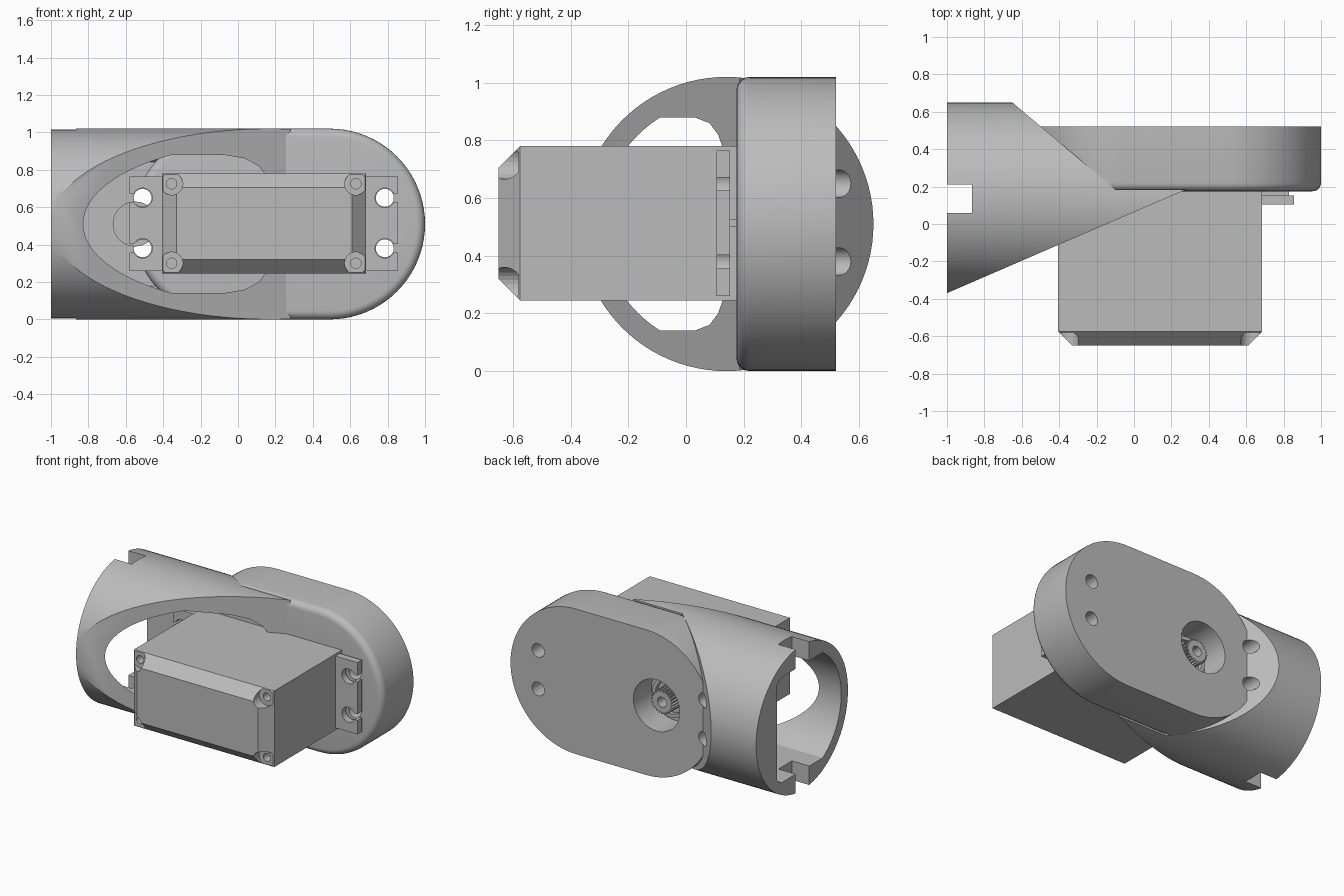
import bpy, bmesh, math
from mathutils import Matrix, Vector

cube = bpy.data.objects.get("Cube")
if cube:
    bpy.data.objects.remove(cube, do_unlink=True)

grey = bpy.data.materials.new("plain_grey")
grey.use_nodes = True
grey.diffuse_color = (0.5, 0.5, 0.5, 1)
grey.node_tree.nodes["Principled BSDF"].inputs["Base Color"].default_value = (0.5, 0.5, 0.5, 1)

MID = 0.51      # height of the centre line
RAD = 0.51      # outer radius of tube and plate
SHAFT_X = -0.135
EAR_HOLES = [(x, z) for x in (-0.51, 0.785) for z in (0.38, 0.65)]


def finish(bm, name):
    bmesh.ops.recalc_face_normals(bm, faces=bm.faces)
    mesh = bpy.data.meshes.new(name)
    bm.to_mesh(mesh)
    bm.free()
    mesh.materials.append(grey)
    obj = bpy.data.objects.new(name, mesh)
    bpy.context.collection.objects.link(obj)
    return obj


def prism(name, points, axis, lo, hi, front_bevel=0, segments=1):
    """Extrude an outline along y (points are x, z) or z (points are x, y)."""
    place = (lambda p, t: (p[0], t, p[1])) if axis == "y" else (lambda p, t: (p[0], p[1], t))
    bm = bmesh.new()
    face = bm.faces.new([bm.verts.new(place(p, lo)) for p in points])
    rim = list(face.edges)
    new = bmesh.ops.extrude_face_region(bm, geom=[face], use_keep_orig=True)["geom"]
    step = Vector(place((0, 0), hi - lo))
    bmesh.ops.translate(bm, vec=step, verts=[v for v in new if isinstance(v, bmesh.types.BMVert)])
    bmesh.ops.recalc_face_normals(bm, faces=bm.faces)
    if front_bevel:
        bmesh.ops.bevel(bm, geom=rim, offset=front_bevel, segments=segments,
                        profile=0.5, affect="EDGES")
    return finish(bm, name)


def rect(x0, x1, z0, z1):
    return [(x0, z0), (x1, z0), (x1, z1), (x0, z1)]


def circle(x, z, r, n=32):
    return [(x + r * math.cos(i * math.tau / n), z + r * math.sin(i * math.tau / n)) for i in range(n)]


def rod(name, x, z, r, lo, hi, n=32):
    return prism(name, circle(x, z, r, n), "y", lo, hi)


def boolean(obj, operation, *cutters):
    for cutter in cutters:
        mod = obj.modifiers.new("cut", "BOOLEAN")
        mod.operation, mod.solver, mod.object = operation, "EXACT", cutter
        bpy.context.view_layer.objects.active = obj
        bpy.ops.object.modifier_apply(modifier=mod.name)
        bpy.data.objects.remove(cutter, do_unlink=True)


def tube_rod(name, r, lo, hi):
    bm = bmesh.new()
    turn = Matrix.Translation(((lo + hi) / 2, 0.14, MID)) @ Matrix.Rotation(math.pi / 2, 4, "Y")
    bmesh.ops.create_cone(bm, cap_ends=True, segments=96, radius1=r, radius2=r,
                          depth=hi - lo, matrix=turn)
    return finish(bm, name)


def screw_holes(r):
    return [rod("hole", x, z, r, 0.0, 0.8, 20) for x, z in EAR_HOLES]


# Tube socket: slanted cut at the front, diagonal cut towards the plate
tube = tube_rod("tube_socket", RAD, -1.0, 0.6)
outline = [(-1.1, 0.7), (-0.71, 0.7), (-0.1, 0.185), (0.28, 0.185), (-1.1, -0.413)]
boolean(tube, "INTERSECT", prism("wedge", outline, "z", -0.2, 1.2))

# Hollow inside of the tube
upper = [(0.15, 0.26), (0.11, 0.31), (0.04, 0.35), (-0.08, 0.37), (-1.3, 0.37)]
hollow = [(x, MID + z) for x, z in upper] + [(x, MID - z) for x, z in reversed(upper)]
cavity = prism("cavity", hollow, "y", -0.6, 0.42)
boolean(cavity, "INTERSECT", tube_rod("bore", 0.435, -1.2, 0.5))
notch = prism("notch", rect(-1.1, -0.865, 0.06, 0.21), "z", -0.2, 1.2)
boolean(tube, "DIFFERENCE", cavity, notch, *screw_holes(0.048))

# Rounded mounting plate with a soft front rim
stadium = []
for centre, start in ((0.49, -90), (-0.055, 90)):
    for i in range(41):
        a = math.radians(start + i * 4.5)
        stadium.append((centre + RAD * math.cos(a), MID + RAD * math.sin(a)))
plate = prism("mounting_plate", stadium, "y", 0.175, 0.52, 0.045, 5)
boolean(plate, "DIFFERENCE", rod("shaft_recess", SHAFT_X, MID, 0.18, 0.32, 0.7, 48),
        *screw_holes(0.048))

# Cable bulge on the plate end, inside the tube
bulge = rod("cable_bulge", -0.55, MID, 0.12, 0.19, 0.43)

# Motor case with chamfered front cap and corner screw pockets
case = prism("motor_case", rect(-0.405, 0.685, 0.245, 0.78), "y", -0.65, 0.3, 0.075)
for x in (-0.355, 0.63):
    for z in (0.3, 0.725):
        boolean(case, "DIFFERENCE", rod("pocket", x, z, 0.06, -0.8, -0.58, 24),
                rod("screw_bore", x, z, 0.028, -0.8, -0.52, 16))

# Mounting ears with open slots and a stiffening rib
for side, x0, x1, edge, rib in (("right", -0.58, -0.39, -0.6, (-0.55, -0.39)),
                                ("left", 0.67, 0.855, 0.875, (0.67, 0.83))):
    ear = prism(side + "_ear", rect(x0, x1, 0.26, 0.765), "y", 0.105, 0.153)
    for x, z in EAR_HOLES:
        if x0 < x < x1:
            slot = rect(min(x, edge), max(x, edge), z - 0.022, z + 0.022)
            boolean(ear, "DIFFERENCE", rod("ear_hole", x, z, 0.052, 0, 0.3),
                    prism("ear_slot", slot, "y", 0, 0.3))
    prism(side + "_ear_rib", rect(*rib, 0.5, 0.525), "y", 0.14, 0.185)

# Output shaft: stepped collar and splined spindle
boolean(rod("shaft_collar", SHAFT_X, MID, 0.14, 0.31, 0.37, 40), "DIFFERENCE",
        rod("collar_bore", SHAFT_X, MID, 0.115, 0.34, 0.5, 40))
teeth = []
for i in range(96):
    r = 0.084 if i % 4 < 2 else 0.072
    a = i * math.tau / 96
    teeth.append((SHAFT_X + r * math.cos(a), MID + r * math.sin(a)))
spindle = prism("splined_spindle", teeth, "y", 0.31, 0.46)
boolean(spindle, "DIFFERENCE", rod("spindle_bore", SHAFT_X, MID, 0.035, 0.38, 0.6, 20))

# Smooth curved walls, keep hard edges
bpy.ops.object.select_all(action="DESELECT")
for obj in (tube, plate, bulge):
    obj.select_set(True)
    bpy.context.view_layer.objects.active = obj
bpy.ops.object.shade_smooth_by_angle(angle=math.radians(30))
